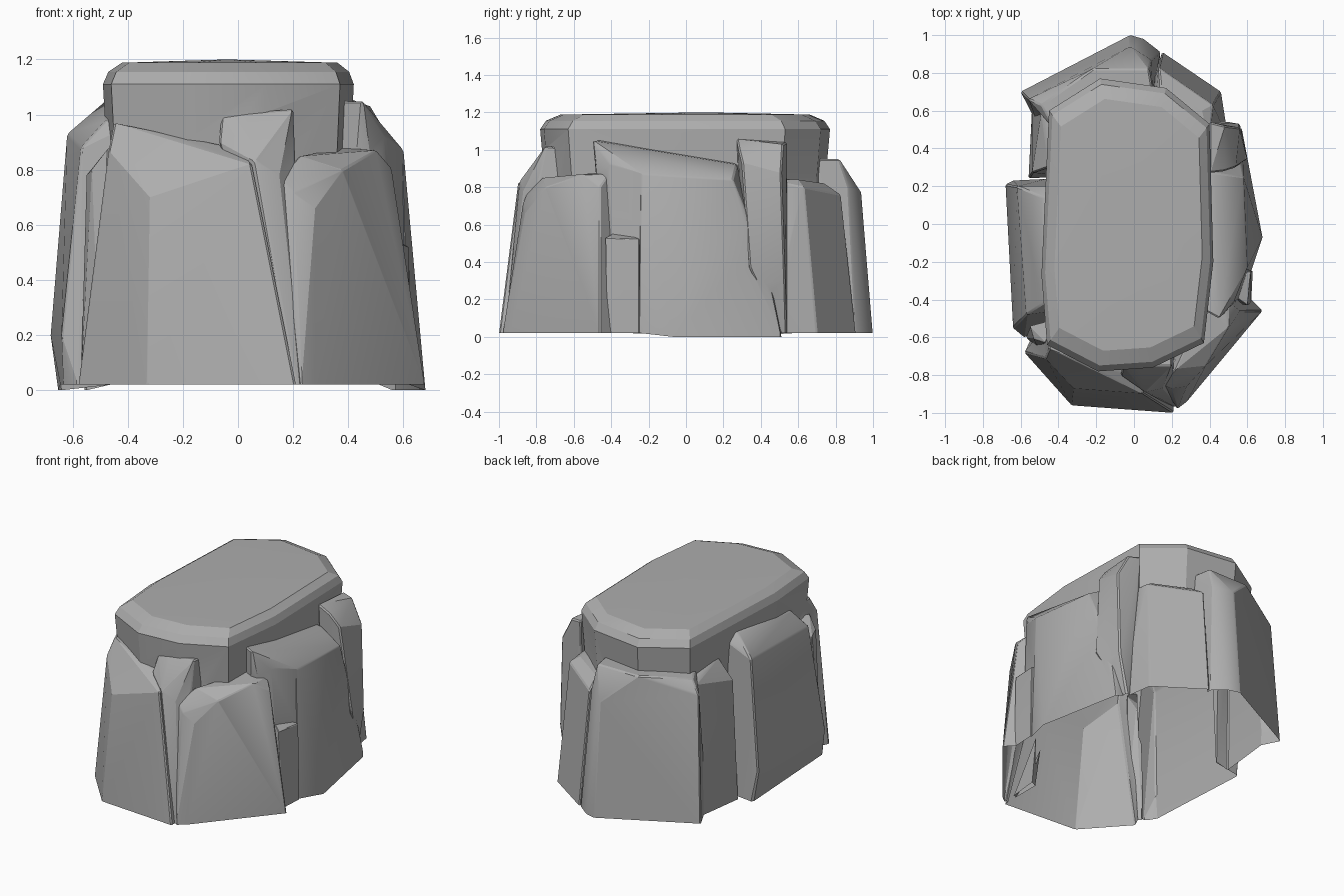
import bpy
import bmesh
import math

cube = bpy.data.objects.get("Cube")
if cube:
    bpy.data.objects.remove(cube, do_unlink=True)

GREY = (0.42, 0.42, 0.42, 1)
GROUND = 0.02
stone = bpy.data.materials.new("stone grey")
stone.use_nodes = True
stone.diffuse_color = GREY
shader = stone.node_tree.nodes["Principled BSDF"]
shader.inputs["Base Color"].default_value = GREY
shader.inputs["Roughness"].default_value = 0.9


def add_object(name, bm):
    bmesh.ops.recalc_face_normals(bm, faces=bm.faces)
    mesh = bpy.data.meshes.new(name)
    bm.to_mesh(mesh)
    bm.free()
    mesh.materials.append(stone)
    obj = bpy.data.objects.new(name, mesh)
    bpy.context.collection.objects.link(obj)
    return obj


def merge(part):
    """Fuse a stone into the rock so that only one outer skin remains."""
    union = rock.modifiers.new("merge", 'BOOLEAN')
    union.operation = 'UNION'
    union.solver = 'EXACT'
    union.object = part
    bpy.ops.object.modifier_apply(modifier=union.name)
    bpy.data.objects.remove(part, do_unlink=True)


def chunk(name, base, upper):
    """Convex faceted stone from a ground outline and its upper corners."""
    bm = bmesh.new()
    # Floors sit at slightly different depths and are trimmed off later
    depth = -.04 - abs(base[0][0]) * .03
    for x, y in base:
        bm.verts.new((x, y, depth))
        bm.verts.new((x, y, GROUND))
    for p in upper:
        bm.verts.new(p)
    result = bmesh.ops.convex_hull(bm, input=bm.verts)
    inside = {g for g in result["geom_interior"] if isinstance(g, bmesh.types.BMVert)}
    bmesh.ops.delete(bm, geom=list(inside), context='VERTS')
    bmesh.ops.dissolve_limit(bm, angle_limit=math.radians(3),
                             verts=bm.verts, edges=bm.edges)
    sharp = [e for e in bm.edges if e.calc_face_angle(0) > math.radians(35)]
    bmesh.ops.bevel(bm, geom=sharp, offset=.008, segments=1, affect='EDGES',
                    clamp_overlap=True)
    merge(add_object(name, bm))


# Central core with its chamfered cap
outline = [(-.49, -.27), (-.46, -.64), (-.19, -.78), (.1, -.76), (.37, -.63),
           (.42, -.2), (.4, .53), (.17, .72), (-.18, .77), (-.45, .6)]
bm = bmesh.new()
rings = []
for z, s in ((-.1, 1), (.85, .97), (1.11, 1), (1.155, .96), (1.188, .86)):
    rings.append([bm.verts.new((x * s, y * s, z)) for x, y in outline])
for low, high in zip(rings, rings[1:]):
    for i in range(len(outline)):
        j = (i + 1) % len(outline)
        bm.faces.new((low[i], low[j], high[j], high[i]))
bm.faces.new(rings[0][::-1])
crown = bm.verts.new((-.04, .1, 1.2))
for a, b in zip(rings[-1], rings[-1][1:] + rings[-1][:1]):
    bm.faces.new((a, b, crown))
rock = add_object("rock", bm)
bpy.ops.object.select_all(action='DESELECT')
rock.select_set(True)
bpy.context.view_layer.objects.active = rock

# Front stones
chunk("front_slab",
      [(-.58, -.68), (-.33, -.96), (.21, -1), (.21, -.4), (-.45, -.4)],
      [(-.32, -.87, .7), (.05, -.9, .82), (-.47, -.71, .87), (-.45, -.66, .97),
       (-.19, -.76, .91), (.03, -.8, .87), (-.44, -.5, .95), (0, -.5, .86)])
chunk("front_block",
      [(.21, -.97), (.24, -.96)],
      [(-.06, -.75, 1), (.2, -.75, 1.02), (.21, -.73, .85), (-.07, -.8, .9),
       (.06, -.89, .83), (.15, -.87, .78), (-.05, -.6, .99), (.2, -.55, 1),
       (.2, -.55, .3)])
chunk("front_left_slab",
      [(.23, -.98), (.28, -.94), (.68, -.46), (.6, -.38), (.3, -.3)],
      [(.28, -.86, .66), (.2, -.87, .72), (.15, -.85, .77), (.22, -.77, .85),
       (.38, -.75, .8), (.5, -.55, .87), (.56, -.46, .8), (.5, -.41, .87),
       (.38, -.42, .88)])
chunk("front_left_wedge",
      [(.62, -.42), (.63, -.25), (.4, -.2), (.4, -.4)],
      [(.6, -.43, .53), (.61, -.31, .49), (.62, -.25, .52), (.5, -.36, .57),
       (.45, -.25, .55)])

# Left side stones
chunk("left_slab",
      [(.58, -.38), (.61, -.25), (.68, -.07), (.57, .51), (.35, .5), (.35, -.4)],
      [(.6, -.23, .87), (.58, .25, .84), (.55, .43, .4), (.45, -.5, 1.05),
       (.53, -.41, .93), (.43, .27, .92), (.36, .27, .93), (.36, -.45, 1.05)])
chunk("left_spike",
      [(.5, .54), (.4, .5)],
      [(.4, .27, 1.06), (.48, .28, 1.01), (.48, .52, 1.03), (.4, .54, 1.04),
       (.54, .3, .93), (.56, .51, .88), (.6, .34, .37), (.56, .53, .3),
       (.4, .3, .4)])

# Back stones
chunk("back_left_slab",
      [(.15, .91), (.46, .7), (.5, .45), (0, .5)],
      [(.13, .83, .76), (.42, .63, .8), (.36, .6, .84), (.14, .74, .82),
       (.4, .45, .84), (.1, .5, .85)])
chunk("back_slab",
      [(-.6, .7), (-.02, 1), (.05, .98), (.14, .91), (.1, .5), (-.5, .5)],
      [(-.56, .66, .85), (-.02, .94, .77), (.09, .87, .8), (-.49, .63, .93),
       (-.22, .82, .95), (.08, .82, .95), (.1, .7, .95), (-.42, .5, .94)])

# Right side stones
chunk("right_slab",
      [(-.64, .23), (-.63, -.52), (-.58, -.6), (-.35, -.5), (-.35, .25)],
      [(-.68, .21, .2), (-.64, -.55, .2), (-.62, .2, .93), (-.57, -.48, .88),
       (-.48, .14, 1.05), (-.48, -.42, .98), (-.36, .2, 1.04), (-.36, -.45, .98)])
chunk("right_front_shard",
      [(-.57, -.6), (-.5, -.68), (-.4, -.5)],
      [(-.55, -.54, .78), (-.53, -.61, .8), (-.47, -.63, .88), (-.4, -.5, .88)])
chunk("right_back_shard",
      [(-.56, .24), (-.54, .64), (-.35, .6), (-.35, .25)],
      [(-.54, .27, .8), (-.5, .45, .78), (-.49, .6, .88), (-.45, .3, .94),
       (-.4, .55, .92)])

# Trim the underside open and let the two flanks dip to the ground
bm = bmesh.new()
bm.from_mesh(rock.data)
bmesh.ops.bisect_plane(bm, geom=bm.verts[:] + bm.edges[:] + bm.faces[:], dist=1e-5,
                       plane_co=(0, 0, GROUND), plane_no=(0, 0, 1), clear_inner=True)
for v in bm.verts:
    if v.co.z < GROUND + .005 and abs(v.co.x) > .53 and -.15 < v.co.y < .55:
        v.co.z = 0
bm.to_mesh(rock.data)
bm.free()
bpy.ops.object.shade_smooth_by_angle(angle=math.radians(22))
